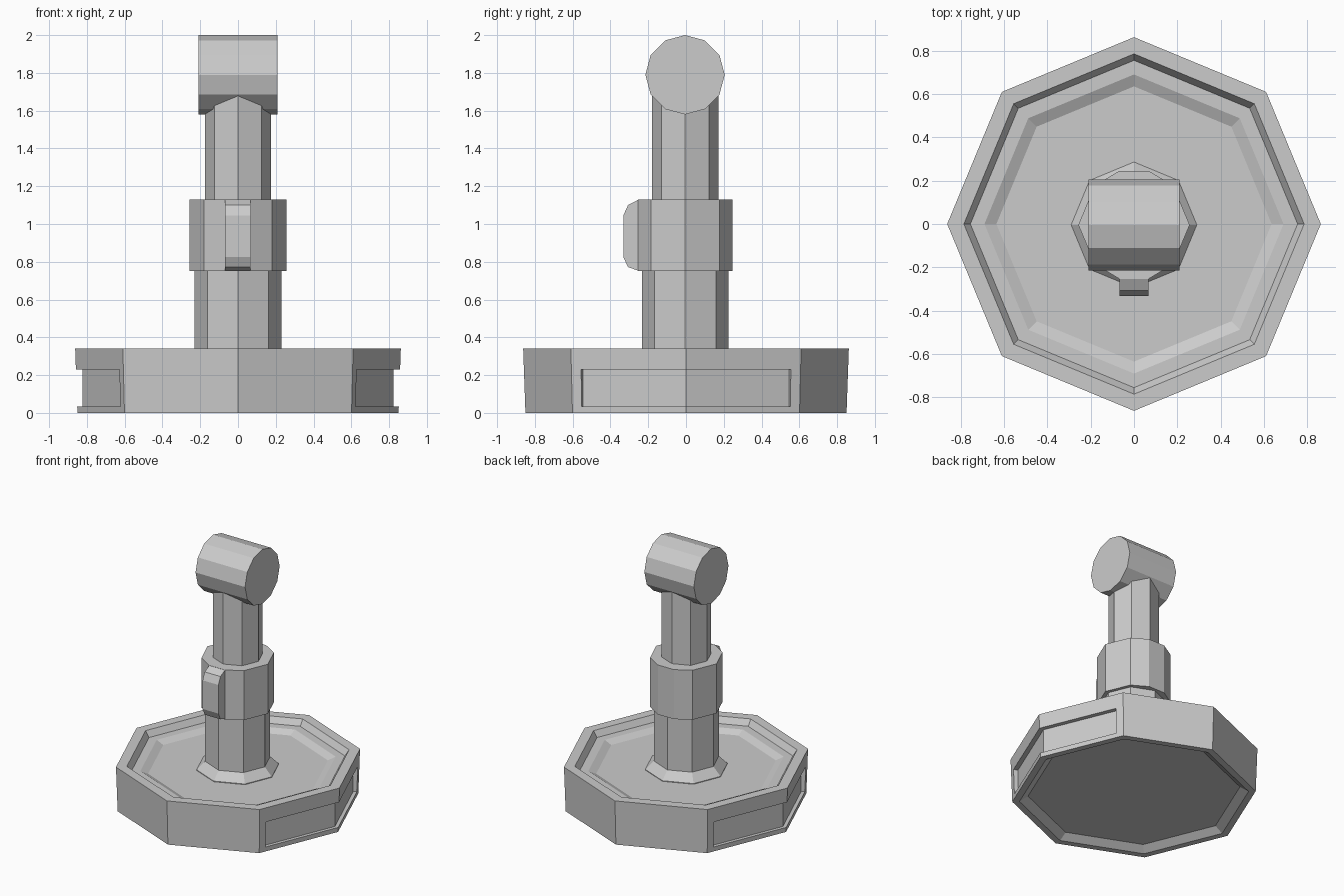
import bpy
import bmesh
from math import cos, sin, tau, radians
from mathutils import Matrix, Vector

if "Cube" in bpy.data.objects:
    bpy.data.objects.remove(bpy.data.objects["Cube"])

# One plain grey for everything
grey = bpy.data.materials.new("plain grey")
grey.use_nodes = True
grey.diffuse_color = (0.6, 0.6, 0.6, 1)
grey.node_tree.nodes["Principled BSDF"].inputs["Base Color"].default_value = (0.6, 0.6, 0.6, 1)

AXIS_Y = -0.004  # shaft sits a hair forward of centre


def loft(name, rings, shift=(0, 0, 0)):
    """Join equal-sized rings of points with flat faces and cap both ends."""
    bm = bmesh.new()
    loops = [[bm.verts.new(Vector(p) + Vector(shift)) for p in ring] for ring in rings]
    count = len(loops[0])
    for low, high in zip(loops, loops[1:]):
        for i in range(count):
            j = (i + 1) % count
            bm.faces.new((low[i], low[j], high[j], high[i]))
    bm.faces.new(loops[0][::-1])
    bm.faces.new(loops[-1])
    bmesh.ops.recalc_face_normals(bm, faces=bm.faces)
    mesh = bpy.data.meshes.new(name)
    bm.to_mesh(mesh)
    bm.free()
    mesh.materials.append(grey)
    obj = bpy.data.objects.new(name, mesh)
    bpy.context.collection.objects.link(obj)
    return obj


def ring(radius, z, sides=8):
    return [(radius * cos(tau * i / sides), radius * sin(tau * i / sides), z)
            for i in range(sides)]


def turned(name, profile, shift=(0, AXIS_Y, 0), sides=8):
    return loft(name, [ring(r, z, sides) for r, z in profile], shift)


def prism(name, outline, z0, z1):
    return loft(name, [[(x, y, z) for x, y in outline] for z in (z0, z1)])


# Octagonal base: hollow underside, raised rim, stepped tray on top
base = turned("base", [(0.74, 0.04), (0.80, 0), (0.85, 0), (0.862, 0.34),
                       (0.785, 0.34), (0.755, 0.295), (0.69, 0.295), (0.635, 0.27)],
              shift=(0, 0, 0))

# Slots wrapping the left and right corners of the base
for side in (1, -1):
    half = [(0.823, 0), (0.597, 0.545), (0.69, 0.575), (1.0, 0.575)]
    outline = half + [(x, -y) for x, y in half[:0:-1]]
    cutter = prism("slot_cutter", [(side * x, y) for x, y in outline], 0.035, 0.23)
    cutter.hide_render = True
    bpy.context.view_layer.objects.active = base
    cut = base.modifiers.new("slot", "BOOLEAN")
    cut.operation = "DIFFERENCE"
    cut.solver = "EXACT"
    cut.object = cutter
    bpy.ops.object.modifier_apply(modifier=cut.name)
    bpy.data.objects.remove(cutter)

# Shaft sections
turned("shaft_collar", [(0.29, 0.265), (0.29, 0.275), (0.23, 0.335)])
turned("lower_shaft", [(0.23, 0.27), (0.23, 0.76)])
turned("upper_shaft", [(0.176, 1.12), (0.176, 1.75)])

# Ten-sided grip with narrow flats at front and back
quarter = [(0.257, 0), (0.181, 0.181), (0.068, 0.249)]
upper = quarter + [(-x, y) for x, y in quarter[::-1]]
grip = upper + [(x, -y) for x, y in upper[-2:0:-1]]
prism("grip", [(x, y + AXIS_Y) for x, y in grip], 0.75, 1.13)

# Push button with chamfered ends on the front of the grip
button = [(-0.2, 1.13), (-0.25, 1.13), (-0.307, 1.1), (-0.332, 1.045),
          (-0.332, 0.825), (-0.307, 0.772), (-0.25, 0.752), (-0.2, 0.752)]
loft("button", [[(x, y, z) for y, z in button] for x in (-0.068, 0.066)])

# Twelve-sided head lying across the top
head = turned("head", [(0.21, -0.21), (0.21, 0.21)], shift=(0, 0, 0), sides=12)
head.data.transform(Matrix.Translation((0, -0.005, 1.79)) @ Matrix.Rotation(radians(90), 4, "Y"))
